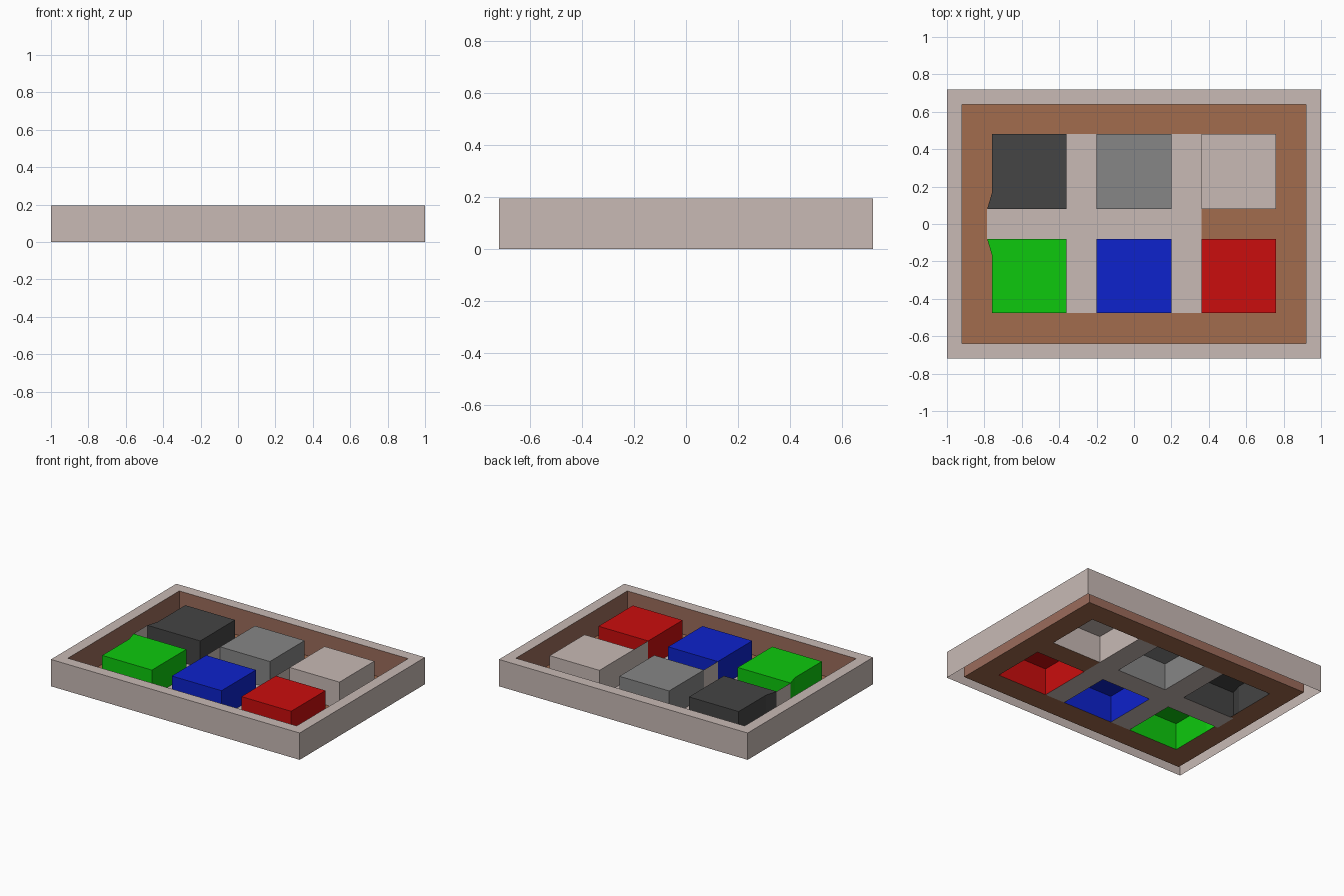
import bpy, bmesh

if "Cube" in bpy.data.objects:
    bpy.data.objects.remove(bpy.data.objects["Cube"])

H = 0.195  # height of the rim and of every block


def material(name, rgb):
    m = bpy.data.materials.new(name)
    m.diffuse_color = (*rgb, 1)
    m.use_nodes = True
    m.node_tree.nodes["Principled BSDF"].inputs["Base Color"].default_value = m.diffuse_color
    return m


BEIGE = material("beige", (0.58, 0.49, 0.46))
BROWN = material("brown", (0.36, 0.15, 0.076))
WALL = material("dusty_brown", (0.33, 0.15, 0.105))
RED = material("red", (0.59, 0.004, 0.004))
GREEN = material("green", (0.004, 0.584, 0.004))
BLUE = material("blue", (0.004, 0.016, 0.604))
GREY = material("grey", (0.238, 0.238, 0.238))
BLACK = material("charcoal", (0.058, 0.058, 0.058))


def make(name, mat, faces):
    """Object from a list of faces, each a list of points."""
    bm = bmesh.new()
    for f in faces:
        bm.faces.new([bm.verts.new(p) for p in f])
    bmesh.ops.remove_doubles(bm, verts=bm.verts, dist=1e-5)
    me = bpy.data.meshes.new(name)
    bm.to_mesh(me)
    bm.free()
    me.materials.append(mat)
    ob = bpy.data.objects.new(name, me)
    bpy.context.collection.objects.link(ob)
    return ob


def rect(x0, x1, y0, y1):
    return [(x0, y0), (x1, y0), (x1, y1), (x0, y1)]


def flat(outline, z):
    return [(x, y, z) for x, y in outline]


def walls(outline):
    """Vertical walls along a counter-clockwise outline, facing outward."""
    return [[(*a, 0), (*b, 0), (*b, H), (*a, H)]
            for a, b in zip(outline, outline[1:] + outline[:1])]


# Tray: open-bottomed outer shell with flat rim, and inner lining
outer, inner = rect(-1, 1, -0.72, 0.72), rect(-0.92, 0.92, -0.64, 0.64)
rim = []
for i in range(4):
    j = (i + 1) % 4
    rim.append(flat([outer[i], outer[j], inner[j], inner[i]], H))
make("tray_rim", BEIGE, walls(outer) + rim)
make("tray_lining", WALL, [f[::-1] for f in walls(inner)])

# Floor cells: blocks leave openings, the lanes between them are beige
xs = [-0.92, -0.785, -0.76, -0.36, -0.2, 0.2, 0.36, 0.76, 0.92]
ys = [-0.64, -0.475, -0.08, 0.08, 0.48, 0.64]
floor, lanes = [], []
for i in range(8):
    for j in range(5):
        cell = flat(rect(xs[i], xs[i + 1], ys[j], ys[j + 1]), 0)
        if i in (2, 4, 6) and j in (1, 3):
            continue
        is_lane = (i in (3, 5) and j in (1, 2, 3)) or (j == 2 and 1 <= i <= 5)
        (lanes if is_lane else floor).append(cell)
make("tray_floor", BROWN, floor)
make("lanes", BEIGE, lanes)

# Thin upright dividers closing the middle lane
make("lane_dividers", BEIGE,
     [[(x, 0.08, 0), (x, -0.08, 0), (x, -0.08, H), (x, 0.08, H)]
      for x in (-0.785, -0.2, 0.36)])

# Hollow blocks, open underneath; the left pair flare towards the lane
front, back = (-0.475, -0.08), (0.08, 0.48)
left_front = [(-0.76, -0.475), (-0.36, -0.475), (-0.36, -0.08),
              (-0.785, -0.08), (-0.76, -0.165)]
left_back = [(-0.785, 0.08), (-0.36, 0.08), (-0.36, 0.48),
             (-0.76, 0.48), (-0.76, 0.165)]
blocks = [
    ("green_block", GREEN, left_front),
    ("blue_block", BLUE, rect(-0.2, 0.2, *front)),
    ("red_block", RED, rect(0.36, 0.76, *front)),
    ("charcoal_block", BLACK, left_back),
    ("grey_block", GREY, rect(-0.2, 0.2, *back)),
    ("beige_block", BEIGE, rect(0.36, 0.76, *back)),
]
for name, mat, outline in blocks:
    make(name, mat, walls(outline) + [flat(outline, H)])
